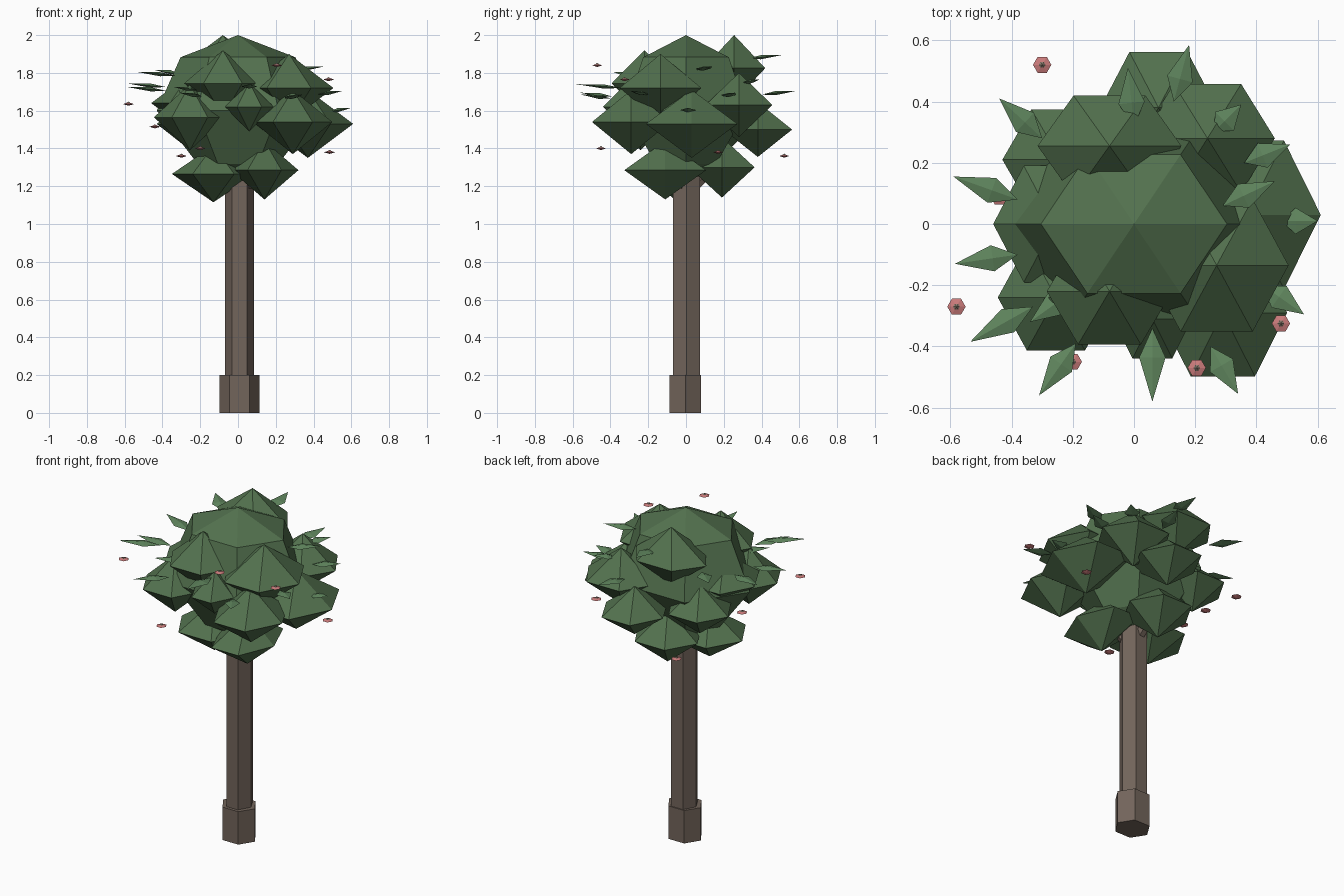
import bpy, bmesh, math
from mathutils import Vector, Matrix

if "Cube" in bpy.data.objects:
    bpy.data.objects.remove(bpy.data.objects["Cube"])


def material(name, rgb):
    m = bpy.data.materials.new(name)
    m.diffuse_color = (*rgb, 1)
    m.use_nodes = True
    m.node_tree.nodes["Principled BSDF"].inputs["Base Color"].default_value = m.diffuse_color
    return m


BARK = material("bark", (0.17, 0.13, 0.105))
GREEN = material("foliage_green", (0.085, 0.165, 0.076))
LEAF = material("leaf_green", (0.115, 0.235, 0.11))
PINK = material("petal_pink", (0.60, 0.20, 0.20))
DUSK = material("flower_centre", (0.28, 0.22, 0.17))


def finish(name, bm, mat):
    bmesh.ops.recalc_face_normals(bm, faces=bm.faces)
    me = bpy.data.meshes.new(name)
    bm.to_mesh(me)
    bm.free()
    me.materials.append(mat)
    ob = bpy.data.objects.new(name, me)
    bpy.context.collection.objects.link(ob)
    return ob


def blob(name, centre, radii, mat, rings=2, sides=6, taper=1):
    bm = bmesh.new()
    bmesh.ops.create_uvsphere(bm, u_segments=sides, v_segments=rings, radius=1)
    # narrow the rings below the equator
    low = [v for v in bm.verts if v.co.z < -0.1]
    bmesh.ops.scale(bm, verts=low, vec=(taper, taper, 1))
    # turn so that a corner points along x, then stretch and place
    turn = Matrix.Rotation(math.pi / 2, 4, 'Z')
    bmesh.ops.transform(bm, verts=bm.verts,
                        matrix=Matrix.Translation(centre) @ Matrix.Diagonal((*radii, 1)) @ turn)
    return finish(name, bm, mat)


def rod(name, a, b, r1, r2, mat, flat=1):
    a, b = Vector(a), Vector(b)
    d = b - a
    bm = bmesh.new()
    bmesh.ops.create_cone(bm, cap_ends=True, segments=6, radius1=r1, radius2=r2, depth=d.length)
    bmesh.ops.rotate(bm, verts=bm.verts, matrix=Matrix.Rotation(math.pi / 2, 3, 'Z'))
    bmesh.ops.scale(bm, verts=bm.verts, vec=(1, flat, 1))
    rot = Vector((0, 0, 1)).rotation_difference(d).to_matrix().to_4x4()
    bmesh.ops.transform(bm, verts=bm.verts, matrix=Matrix.Translation((a + b) / 2) @ rot)
    return finish(name, bm, mat)


def leaf(name, base, tip, z):
    a, b = Vector((*base, z - 0.015)), Vector((*tip, z + 0.005))
    d = b - a
    side = Vector((-d.y, d.x, 0)).normalized() * 0.043
    mid = a + d * 0.4
    up = Vector((0, 0, 0.011))
    bm = bmesh.new()
    for p in (a, b, mid + side, mid - side, mid + up, mid - up):
        bm.verts.new(p)
    bmesh.ops.convex_hull(bm, input=bm.verts)
    return finish(name, bm, LEAF)


# trunk, foot and short branches
rod("trunk_base", (0.009, -0.003, 0), (0.009, -0.003, 0.2), 0.106, 0.106, BARK, 0.91)
rod("trunk", (0.008, 0.003, 0.18), (0.008, 0.003, 1.3), 0.078, 0.078, BARK, 1.06)
for i, (x, y) in enumerate([(0.14, -0.09), (-0.13, -0.05), (0.0, 0.17)]):
    rod(f"branch_{i+1}", (0.007, 0, 1.16), (x, y, 1.32), 0.035, 0.025, BARK)

# main crown
blob("crown_core", (0, 0, 1.6), (0.43, 0.37, 0.4), GREEN, rings=4, taper=0.7)

# surrounding clumps: x, y, z, rx, ry, rz
clumps = [
    (-0.08, -0.22, 1.745, 0.205, 0.20, 0.175),
    (0.27, -0.135, 1.72, 0.235, 0.25, 0.18),
    (-0.08, 0.255, 1.825, 0.235, 0.19, 0.175),
    (0.24, 0.28, 1.63, 0.22, 0.205, 0.17),
    (0.37, 0.03, 1.53, 0.24, 0.28, 0.18),
    (0.29, -0.29, 1.54, 0.21, 0.24, 0.17),
    (-0.255, -0.24, 1.565, 0.19, 0.20, 0.175),
    (0.06, -0.31, 1.62, 0.13, 0.15, 0.13),
    (-0.26, 0.0, 1.64, 0.20, 0.22, 0.15),
    (-0.24, 0.21, 1.53, 0.19, 0.19, 0.15),
    (0.08, 0.38, 1.50, 0.19, 0.21, 0.145),
    (-0.13, -0.04, 1.265, 0.22, 0.22, 0.15),
    (0.14, -0.11, 1.285, 0.18, 0.25, 0.155),
    (-0.01, 0.19, 1.30, 0.20, 0.20, 0.16),
]
for i, c in enumerate(clumps):
    blob(f"clump_{i+1}", c[:3], c[3:], GREEN)

# thin pointed leaves: base x y, tip x y, height
leaves = [
    (-.38, .08, -.59, .155, 1.74), (-.38, -.10, -.585, -.13, 1.72),
    (-.33, -.27, -.535, -.385, 1.80), (-.19, -.39, -.31, -.56, 1.69),
    (.06, -.34, .06, -.58, 1.735), (.25, -.40, .34, -.555, 1.68),
    (.42, -.20, .555, -.295, 1.70), (.48, .01, .60, .01, 1.61),
    (.29, .06, .46, .14, 1.83), (.36, .20, .51, .26, 1.69),
    (.26, .30, .35, .39, 1.76), (.13, .40, .18, .585, 1.70),
    (0, .32, -.02, .51, 1.89), (-.30, .28, -.44, .41, 1.81),
    (-.20, -.22, -.34, -.32, 1.72),
]
for i, l in enumerate(leaves):
    leaf(f"leaf_{i+1}", l[:2], l[2:4], l[4])

# small blossoms floating around the crown
blossoms = [
    (-.30, .52, 1.36), (-.58, -.27, 1.635), (-.20, -.45, 1.40), (.205, -.47, 1.84),
    (.48, -.325, 1.765), (-.44, .09, 1.515), (.485, .17, 1.38),
]
for i, p in enumerate(blossoms):
    blob(f"blossom_{i+1}", p, (0.03, 0.03, 0.009), PINK)
    blob(f"blossom_centre_{i+1}", (p[0], p[1], p[2] + 0.005), (0.012, 0.012, 0.008), DUSK)
